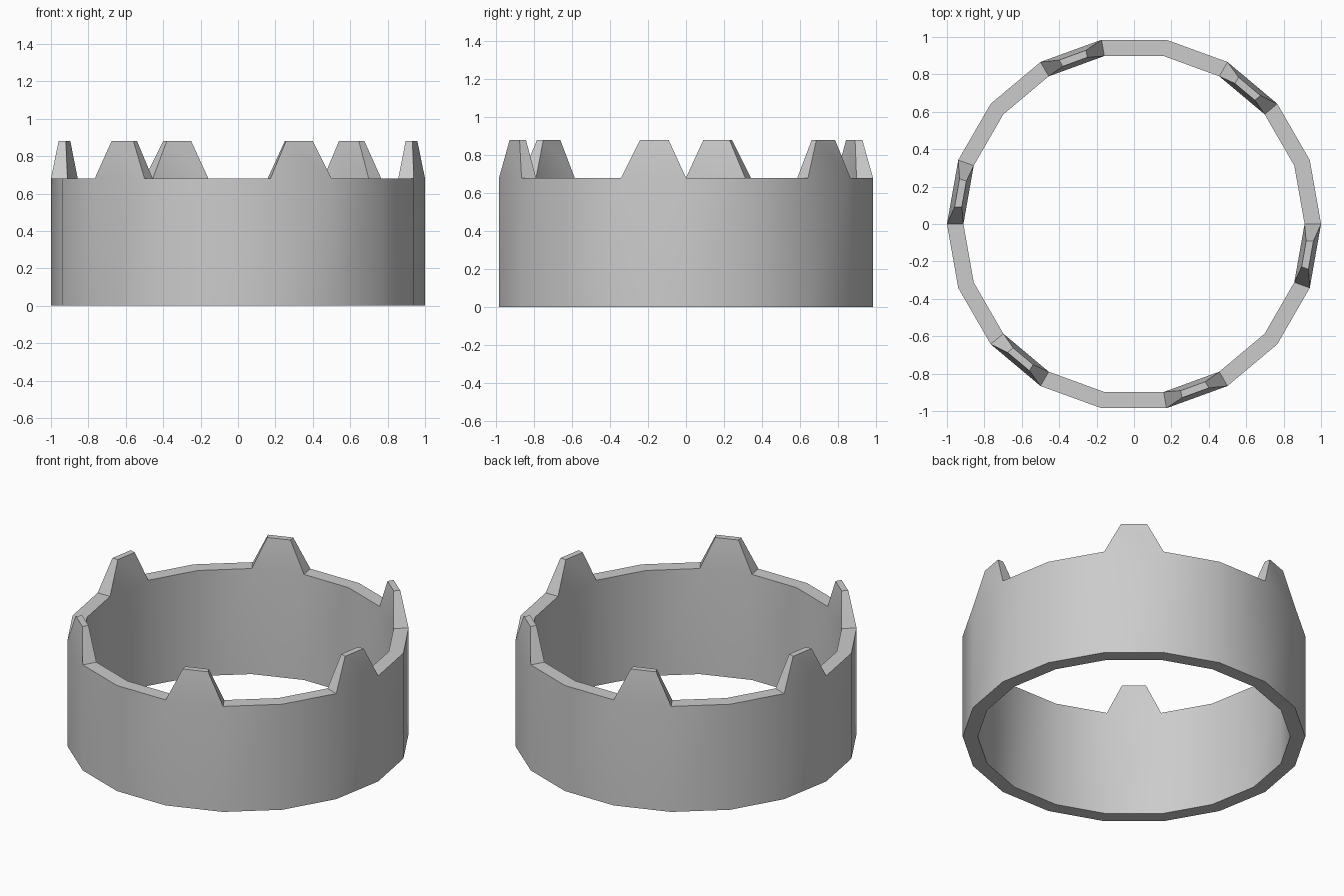
import bpy, bmesh
from math import cos, sin, radians
from mathutils import Vector

if "Cube" in bpy.data.objects:
    bpy.data.objects.remove(bpy.data.objects["Cube"])

SIDES, R_OUT, R_IN = 18, 1.0, 0.912
Z_RIM, Z_TIP, TIP_SCALE = 0.68, 0.88, 0.44

bm = bmesh.new()

def ring(radius, z):
    step = radians(360 / SIDES)
    return [bm.verts.new((radius * cos(i * step), radius * sin(i * step), z))
            for i in range(SIDES)]

# Band: outer wall, inner wall, bottom rim and top rim
loops = [ring(R_OUT, 0), ring(R_OUT, Z_RIM), ring(R_IN, Z_RIM), ring(R_IN, 0)]
rim = []
for k in range(4):
    a, b = loops[k], loops[(k + 1) % 4]
    for i in range(SIDES):
        j = (i + 1) % SIDES
        f = bm.faces.new((a[i], a[j], b[j], b[i]))
        if k == 1:
            rim.append(f)

# Tapered teeth: every third rim face is extruded and shrunk
for f in rim[2::3]:
    top = bmesh.ops.extrude_discrete_faces(bm, faces=[f])["faces"][0]
    centre = top.calc_center_median()
    for v in top.verts:
        v.co = centre + (v.co - centre) * TIP_SCALE + Vector((0, 0, Z_TIP - Z_RIM))

bmesh.ops.remove_doubles(bm, verts=bm.verts[:], dist=1e-5)
bmesh.ops.recalc_face_normals(bm, faces=bm.faces[:])

mesh = bpy.data.meshes.new("crown_ring")
bm.to_mesh(mesh)
bm.free()
obj = bpy.data.objects.new("crown_ring", mesh)
bpy.context.collection.objects.link(obj)

# Smooth round walls, crisp rims and teeth
bpy.context.view_layer.objects.active = obj
obj.select_set(True)
bpy.ops.object.shade_smooth_by_angle(angle=radians(30))
